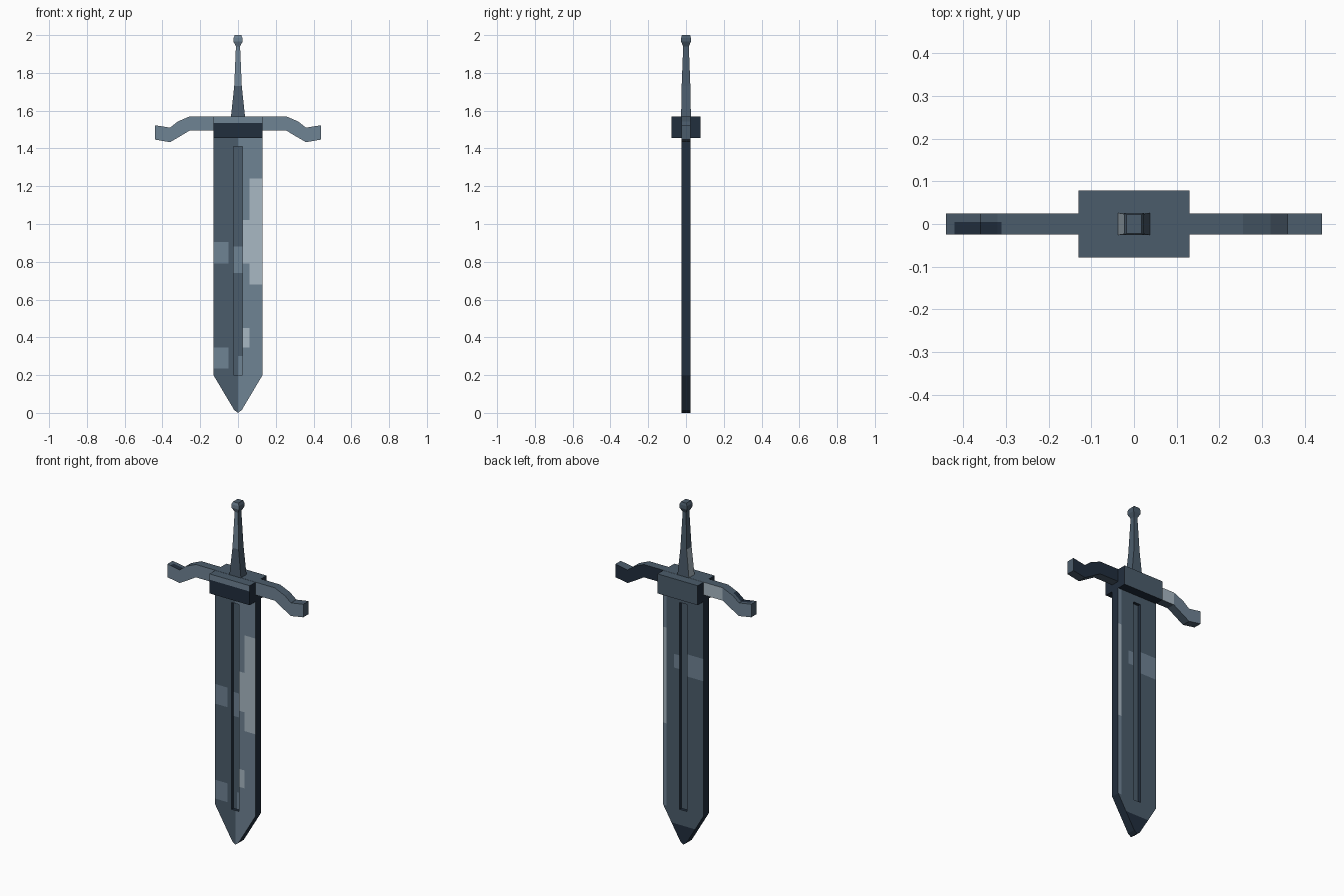
import bpy, bmesh
from mathutils import Vector

if "Cube" in bpy.data.objects:
    bpy.data.objects.remove(bpy.data.objects["Cube"])


def lin(h):
    vals = [int(h[i:i + 2], 16) / 255 for i in (0, 2, 4)]
    return [v / 12.92 if v <= 0.04045 else ((v + 0.055) / 1.055) ** 2.4 for v in vals] + [1]


NAVY, SLATE, STEEL, LIGHT = range(4)
MATS = []
for name, code in (("navy", "212e3d"), ("slate", "4b5c6b"), ("steel", "6f8394"), ("light steel", "a9b8c3")):
    m = bpy.data.materials.new(name)
    m.diffuse_color = lin(code)
    m.use_nodes = True
    m.node_tree.nodes["Principled BSDF"].inputs["Base Color"].default_value = m.diffuse_color
    MATS.append(m)


def prism(outline, depth):
    """Extrude an x-z outline to both sides of y = 0."""
    bm = bmesh.new()
    f = bm.faces.new([bm.verts.new((x, -depth, z)) for x, z in outline])
    ext = bmesh.ops.extrude_face_region(bm, geom=[f], use_keep_orig=True)["geom"]
    bmesh.ops.translate(bm, vec=(0, 2 * depth, 0), verts=[v for v in ext if isinstance(v, bmesh.types.BMVert)])
    bmesh.ops.recalc_face_normals(bm, faces=bm.faces[:])
    return bm


def cut(bm, axis, values):
    for c in values:
        p, n = Vector((0, 0, 0)), Vector((0, 0, 0))
        p[axis], n[axis] = c, 1
        bmesh.ops.bisect_plane(bm, geom=bm.verts[:] + bm.edges[:] + bm.faces[:],
                               dist=1e-4, plane_co=p, plane_no=n)


def finish(bm, name, rule):
    bmesh.ops.recalc_face_normals(bm, faces=bm.faces[:])
    for f in bm.faces:
        f.material_index = rule(f.calc_center_median(), f.normal)
    me = bpy.data.meshes.new(name)
    bm.to_mesh(me)
    bm.free()
    for m in MATS:
        me.materials.append(m)
    bpy.context.collection.objects.link(bpy.data.objects.new(name, me))


def patch(c, table, default):
    for x0, x1, z0, z1, mat in table:
        if x0 < c.x < x1 and z0 < c.z < z1:
            return mat
    return default


# Blade with a sunken fuller on both faces
G = 0.023
blade = prism([(-0.13, 1.46), (-0.13, 0.2), (-0.02, 0.015), (0, 0), (0.02, 0.015), (0.13, 0.2), (0.13, 1.46)], 0.025)
cut(blade, 0, (-G, G))
cut(blade, 2, (0.2, 1.41))
groove = [f for f in blade.faces if abs(f.normal.y) > 0.9
          and abs(f.calc_center_median().x) < 0.01 and 0.2 < f.calc_center_median().z < 1.41]
for f in groove:
    inward = -f.normal * 0.018
    new = bmesh.ops.extrude_discrete_faces(blade, faces=[f])["faces"]
    bmesh.ops.translate(blade, vec=inward, verts=new[0].verts[:])

FRONT = [(-0.13, -0.05, 0.79, 0.905, STEEL), (-0.13, -0.05, 0.235, 0.345, STEEL),
         (-G, G, 0.74, 0.88, STEEL), (0, G, 0.2, 0.3, STEEL),
         (0.06, 0.13, 0.68, 1.24, LIGHT), (G, 0.06, 0.79, 1.02, LIGHT), (G, 0.06, 0.345, 0.45, LIGHT),
         (-G, G, 0.2, 1.41, SLATE), (0, 0.13, 0, 1.46, STEEL)]
BACK = [(-0.13, -G, 0.99, 1.12, STEEL), (G, 0.06, 1.02, 1.1, STEEL),
        (0.108, 0.13, 0.68, 1.24, LIGHT), (0.108, 0.13, 0.2, 1.46, STEEL), (-0.13, 0.13, 0, 0.11, NAVY)]
cut(blade, 0, sorted({v for r in FRONT + BACK for v in r[:2] if abs(v) < 0.13}))
cut(blade, 2, sorted({v for r in FRONT + BACK for v in r[2:4] if 0 < v < 1.46}))


def blade_rule(c, n):
    if abs(n.y) < 0.5:
        return NAVY
    return patch(c, FRONT if n.y < 0 else BACK, SLATE)


finish(blade, "blade", blade_rule)

# Curved cross guard
top = [(0.255, 1.57), (0.32, 1.542), (0.36, 1.51), (0.44, 1.523)]
low = [(0.44, 1.447), (0.36, 1.433), (0.31, 1.462), (0.255, 1.495)]
half = top + low
guard = prism(half + [(-x, z) for x, z in reversed(half)], 0.025)
cut(guard, 0, (-0.42, -0.36, -0.31, -0.255, -0.13, 0.13, 0.255, 0.36))
cut(guard, 1, (0.005,))


def guard_rule(c, n):
    if n.y < -0.5:
        return STEEL
    if n.y > 0.5:
        return NAVY if c.x > 0.13 else LIGHT if c.x > -0.255 else STEEL
    if n.z > 0.3 and -0.42 < c.x < -0.31 and c.y < 0.005:
        return NAVY
    return SLATE


finish(guard, "cross_guard", guard_rule)

# Guard block with a paler band along its front top
block = prism([(-0.13, 1.455), (0.13, 1.455), (0.13, 1.569), (-0.13, 1.569)], 0.078)
cut(block, 2, (1.535,))


def block_rule(c, n):
    if n.y < -0.5:
        return STEEL if c.z > 1.535 else NAVY
    return SLATE if n.y > 0.5 or n.z > 0.5 else NAVY


finish(block, "guard_block", block_rule)

# Tapered four-sided grip and pommel: (z, half width x, half width y)
grip = bmesh.new()
rings = []
for z, x, y in ((1.56, 0.038, 0.026), (1.73, 0.02, 0.023), (1.94, 0.011, 0.015),
                (1.965, 0.024, 0.026), (1.985, 0.024, 0.026), (2.0, 0.017, 0.022)):
    rings.append([grip.verts.new((sx * x, sy * y, z)) for sx, sy in ((-1, -1), (1, -1), (1, 1), (-1, 1))])
for a, b in zip(rings, rings[1:]):
    for i in range(4):
        j = (i + 1) % 4
        grip.faces.new((a[i], a[j], b[j], b[i]))
grip.faces.new(rings[0][::-1])
grip.faces.new(rings[-1])


def grip_rule(c, n):
    if n.x < -0.5 and c.z < 1.73:
        return LIGHT
    return STEEL if n.y < -0.5 and c.z > 1.73 else SLATE


finish(grip, "grip", grip_rule)
